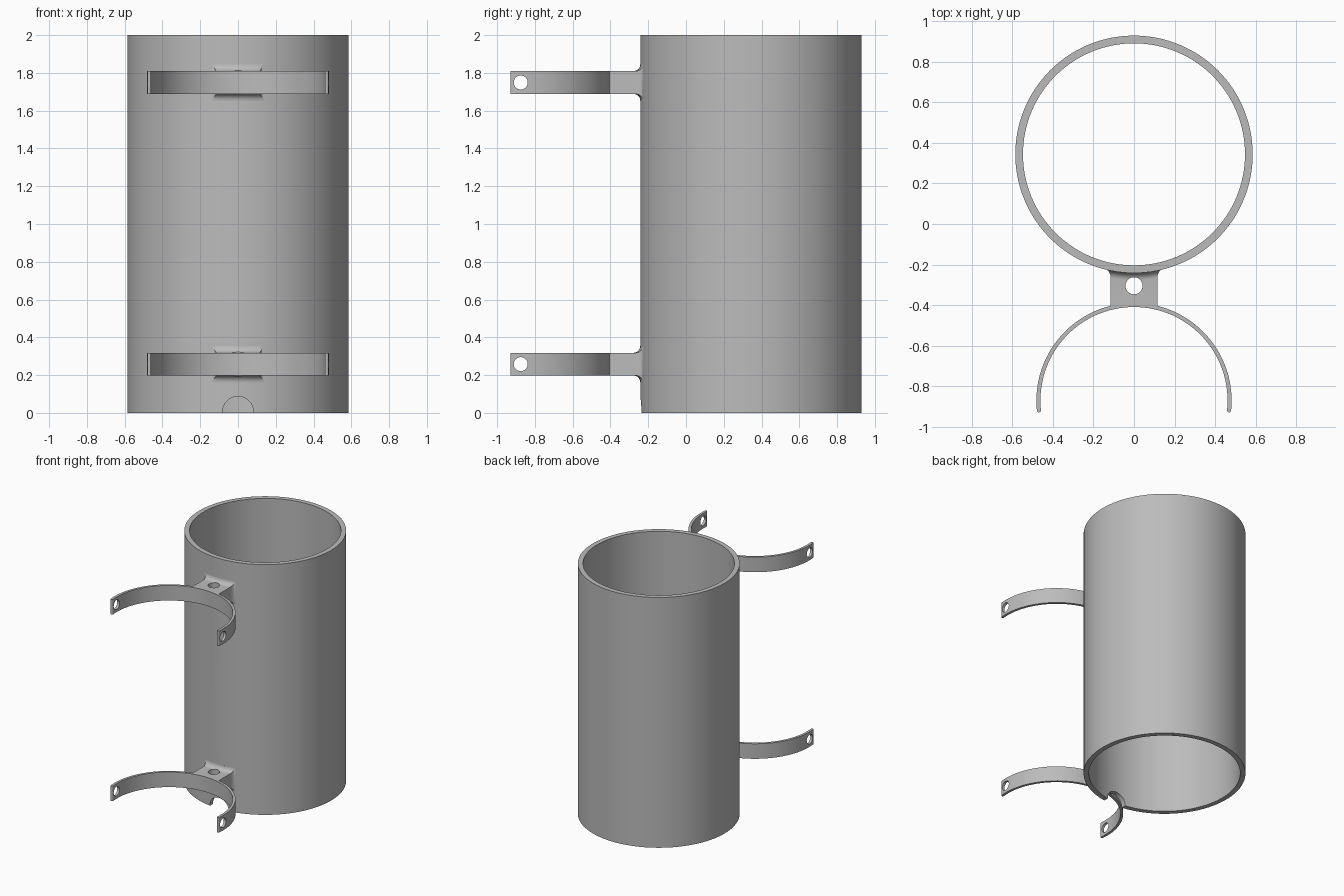
import bpy, bmesh
from math import sin, cos, pi, sqrt, asin
from mathutils import Matrix

TUBE_Y, TUBE_R, TUBE_IN = 0.344, 0.586, 0.548
CLIP_Y, CLIP_R, CLIP_T = -0.872, 0.472, 0.010   # centre, mid radius, half thickness
HALF_H = 0.06

if "Cube" in bpy.data.objects:
    bpy.data.objects.remove(bpy.data.objects["Cube"])

grey = bpy.data.materials.new("plain grey")
grey.use_nodes = True
colour = (0.5, 0.5, 0.5, 1)
grey.diffuse_color = colour
grey.node_tree.nodes["Principled BSDF"].inputs["Base Color"].default_value = colour


def finish(name, bm):
    bmesh.ops.recalc_face_normals(bm, faces=bm.faces)
    mesh = bpy.data.meshes.new(name)
    bm.to_mesh(mesh)
    bm.free()
    mesh.materials.append(grey)
    obj = bpy.data.objects.new(name, mesh)
    bpy.context.collection.objects.link(obj)
    return obj


def activate(obj):
    bpy.ops.object.select_all(action='DESELECT')
    obj.select_set(True)
    bpy.context.view_layer.objects.active = obj


def smooth(obj):
    activate(obj)
    bpy.ops.object.shade_smooth_by_angle(angle=pi / 6)


def drill(obj, centre, radius, depth, axis=None):
    """Cut a round hole; axis is None for vertical, else the axis to tip about."""
    bm = bmesh.new()
    turn = Matrix.Rotation(pi / 2, 4, axis) if axis else Matrix()
    bmesh.ops.create_cone(bm, cap_ends=True, segments=48, radius1=radius, radius2=radius,
                          depth=depth, matrix=Matrix.Translation(centre) @ turn)
    cutter = finish("hole_cutter", bm)
    cutter.hide_render = True
    mod = obj.modifiers.new("hole", 'BOOLEAN')
    mod.operation, mod.solver, mod.object = 'DIFFERENCE', 'EXACT', cutter
    activate(obj)
    bpy.ops.object.modifier_apply(modifier=mod.name)
    bpy.data.objects.remove(cutter)


# Open tube with a cable notch at the bottom front
bm = bmesh.new()
SEG = 128
profile = [(TUBE_R, 0), (TUBE_R, 2), (TUBE_IN, 2), (TUBE_IN, 0)]
rings = [[bm.verts.new((r * cos(2 * pi * i / SEG), TUBE_Y + r * sin(2 * pi * i / SEG), z))
          for r, z in profile] for i in range(SEG)]
for a, b in zip(rings, rings[1:] + rings[:1]):
    for k in range(4):
        j = (k + 1) % 4
        bm.faces.new((a[k], b[k], b[j], a[j]))
tube = finish("tube", bm)
drill(tube, (0, -0.25, 0.005), 0.082, 0.4, 'X')
smooth(tube)


def make_clip(name, z):
    """Half-round spring arm with rounded tips and a hole in each end."""
    over = asin(0.048 / CLIP_R)
    n = 64
    angles = [-over + (pi + 2 * over) * i / n for i in range(n + 1)]

    def at(r, a):
        return r * cos(a), CLIP_Y + r * sin(a)

    def tip(a, side):
        cx, cy = at(CLIP_R, a)
        pts = []
        for i in range(1, 8):
            t = pi * i / 8
            u, v = side * CLIP_T * cos(t), side * CLIP_T * sin(t)
            pts.append((cx + u * cos(a) - v * sin(a), cy + u * sin(a) + v * cos(a)))
        return pts

    outline = [at(CLIP_R + CLIP_T, a) for a in angles] + tip(angles[-1], 1)
    outline += [at(CLIP_R - CLIP_T, a) for a in reversed(angles)]
    outline += tip(angles[0], -1)
    bm = bmesh.new()
    face = bm.faces.new([bm.verts.new((x, y, z - HALF_H)) for x, y in outline])
    top = bmesh.ops.extrude_face_region(bm, geom=[face])["geom"]
    bmesh.ops.translate(bm, verts=[v for v in top if isinstance(v, bmesh.types.BMVert)],
                        vec=(0, 0, 2 * HALF_H))
    clip = finish(name, bm)
    drill(clip, (0, -0.875, z), 0.037, 1.2, 'Y')
    smooth(clip)


def make_bracket(name, z):
    """Block between clip and tube, flaring into the tube wall."""
    half_w, flare, cols = 0.115, 0.037, 12
    steps = [i / 8 * pi / 2 for i in range(9)]
    # Each section: extra size, distance off the tube wall (None = clip end)
    sections = [(0, None)]
    sections += [(0.6 * flare * (1 - cos(t)), flare * (1 - cos(t)), flare * (1 - sin(t)))
                 for t in steps]
    sections.append((0.6 * flare, flare, -0.015))
    bm = bmesh.new()
    loops = []
    for s in sections:
        grow_x, grow_z, off = (0, 0, None) if s[1] is None else s
        loop = []
        for side in (1, -1):
            for i in range(cols + 1):
                x = side * (half_w + grow_x) * (2 * i / cols - 1)
                if off is None:
                    y = CLIP_Y + sqrt(CLIP_R ** 2 - x * x)
                else:
                    y = TUBE_Y - sqrt(TUBE_R ** 2 - x * x) - off
                loop.append(bm.verts.new((x, y, z + side * (HALF_H + grow_z))))
        loops.append(loop)
    count = len(loops[0])
    for a, b in zip(loops, loops[1:]):
        for i in range(count):
            j = (i + 1) % count
            bm.faces.new((a[i], a[j], b[j], b[i]))
    # Curved caps in strips
    for loop in (loops[0], loops[-1]):
        for i in range(cols):
            bm.faces.new((loop[i], loop[i + 1], loop[count - 2 - i], loop[count - 1 - i]))
    bracket = finish(name, bm)
    drill(bracket, (0, -0.305, z), 0.042, 0.4)
    smooth(bracket)


for label, height in (("lower", 0.258), ("upper", 1.749)):
    make_clip(label + "_clip", height)
    make_bracket(label + "_bracket", height)
